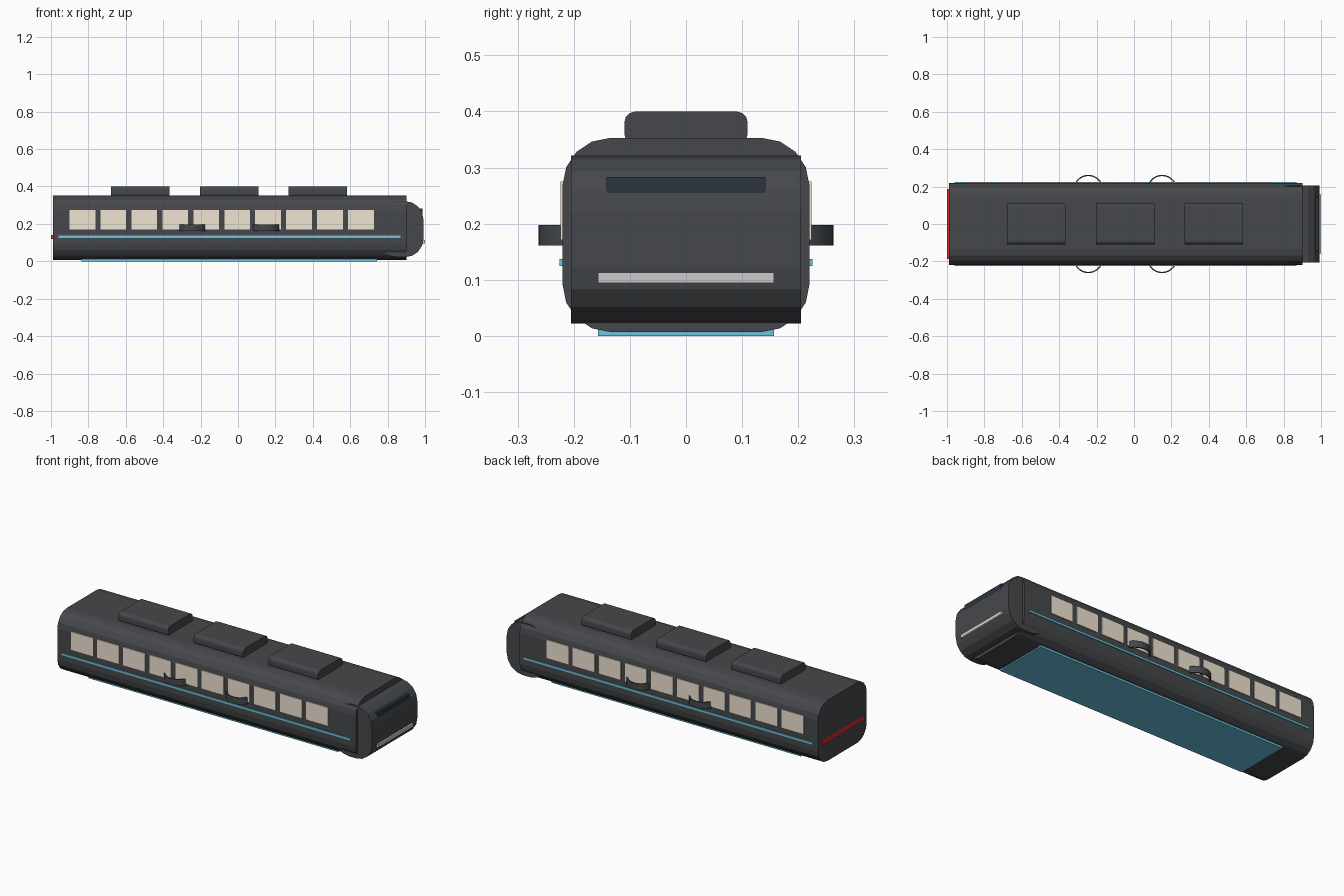
import bpy, bmesh, math

if "Cube" in bpy.data.objects:
    bpy.data.objects.remove(bpy.data.objects["Cube"])


def mat(name, r, g, b):
    m = bpy.data.materials.new(name)
    m.diffuse_color = (r, g, b, 1)
    m.use_nodes = True
    m.node_tree.nodes["Principled BSDF"].inputs["Base Color"].default_value = m.diffuse_color
    return m


DARK = mat("charcoal", 0.06, 0.064, 0.07)
GLASS = mat("windscreen_glass", 0.025, 0.035, 0.05)
CREAM = mat("warm_window", 0.88, 0.78, 0.65)
BLUE = mat("light_blue", 0.15, 0.55, 0.75)
WHITE = mat("headlight_white", 0.95, 0.95, 0.95)
RED = mat("tail_red", 0.6, 0.03, 0.02)


def box(name, x, y, z, material, radius=0, segments=4, axis=None):
    """Box from (min, max) ranges; edges parallel to axis are rounded."""
    bm = bmesh.new()
    bmesh.ops.create_cube(bm, size=1)
    for v in bm.verts:
        for i, (lo, hi) in enumerate((x, y, z)):
            v.co[i] = lo if v.co[i] < 0 else hi
    if radius:
        edges = [e for e in bm.edges
                 if abs((e.verts[0].co - e.verts[1].co).normalized()[axis]) > 0.9]
        bmesh.ops.bevel(bm, geom=edges, offset=radius, segments=segments,
                        profile=0.5, affect='EDGES')
    return finish(name, bm, material)


def finish(name, bm, material):
    bmesh.ops.recalc_face_normals(bm, faces=bm.faces)
    me = bpy.data.meshes.new(name)
    bm.to_mesh(me)
    bm.free()
    me.materials.append(material)
    ob = bpy.data.objects.new(name, me)
    bpy.context.collection.objects.link(ob)
    return ob


def arc_band(name, cx, cy, side, r_out, r_in, z0, z1, n=20):
    """Half-ring strap bulging out of the body side."""
    bm = bmesh.new()
    rings = []
    for i in range(n + 1):
        a = math.pi * i / n
        c, s = math.cos(a), side * math.sin(a)
        rings.append([bm.verts.new((cx + r * c, cy + r * s, z))
                      for r, z in ((r_out, z0), (r_out, z1), (r_in, z1), (r_in, z0))])
    for p, q in zip(rings, rings[1:]):
        for k in range(4):
            f = bm.faces.new((p[k], p[(k + 1) % 4], q[(k + 1) % 4], q[k]))
            f.smooth = True
    bm.faces.new(rings[0])
    bm.faces.new(rings[-1])
    ob = finish(name, bm, DARK)
    ob.data.set_sharp_from_angle(angle=math.radians(30))


# main shell and nose
box("body", (-0.99, 0.90), (-0.22, 0.22), (0.007, 0.353), DARK, 0.085, 4, 0)
box("nose", (0.745, 0.992), (-0.205, 0.205), (0.022, 0.322), DARK, 0.10, 4, 1)

# roof units
for i, cx in enumerate((-0.522, -0.047, 0.427)):
    box(f"roof_unit_{i + 1}", (cx - 0.157, cx + 0.157), (-0.11, 0.11),
        (0.34, 0.40), DARK, 0.02, 3, 0)

# nose and tail details
box("windscreen", (0.94, 0.986), (-0.142, 0.142), (0.255, 0.283), GLASS)
box("headlight_bar", (0.97, 1.0), (-0.157, 0.157), (0.094, 0.113), WHITE)
box("tail_light_bar", (-1.0, -0.98), (-0.187, 0.187), (0.12, 0.142), RED)

# underside panel
box("floor_panel", (-0.837, 0.742), (-0.157, 0.157), (0.0, 0.012), BLUE)

# side windows, stripes and straps
for side, label in ((-1, "front"), (1, "back")):
    def span(inner, outer):
        return tuple(sorted((side * inner, side * outer)))
    for i in range(10):
        cx = -0.832 + 0.1655 * i
        box(f"{label}_window_{i + 1}", (cx - 0.069, cx + 0.069),
            span(0.205, 0.224), (0.171, 0.275), CREAM)
    box(f"{label}_stripe", (-0.96, 0.87), span(0.205, 0.225), (0.125, 0.137), BLUE)
    for i, cx in enumerate((-0.244, 0.15)):
        arc_band(f"{label}_strap_{i + 1}", cx, side * 0.183, side,
                 0.08, 0.073, 0.161, 0.198)
